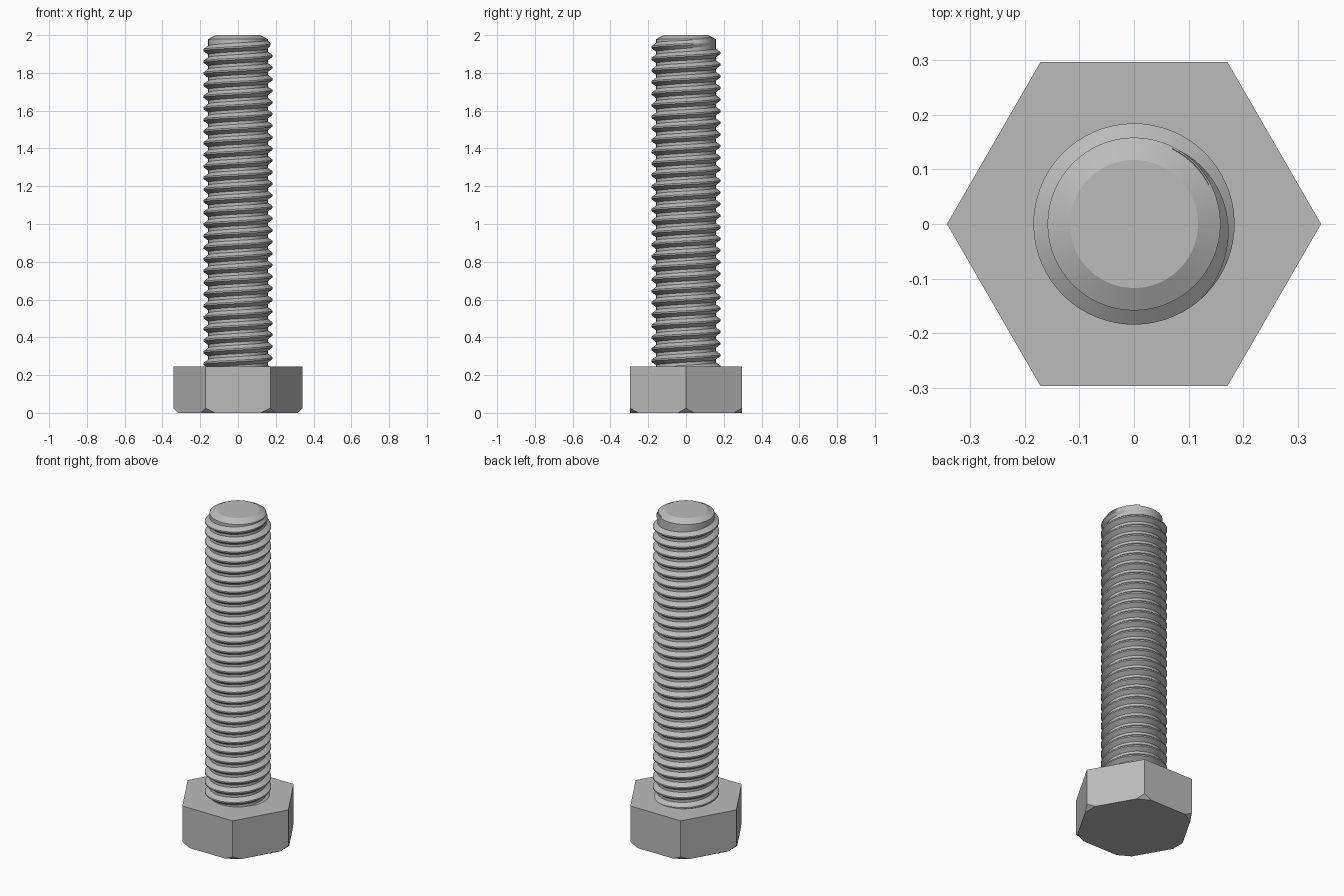
import bpy
import bmesh
import math
from mathutils import Vector

cube = bpy.data.objects.get("Cube")
if cube:
    bpy.data.objects.remove(cube)

steel = bpy.data.materials.new("plain_steel_grey")
steel.use_nodes = True
colour = (0.5, 0.5, 0.5, 1)
steel.diffuse_color = colour
steel.node_tree.nodes["Principled BSDF"].inputs["Base Color"].default_value = colour

HEAD_TOP = 0.245
HEAD_RADIUS = 0.342
ROOT, CREST = 0.158, 0.184
PITCH = 0.0615


def finish(name, bm, smooth):
    bmesh.ops.recalc_face_normals(bm, faces=bm.faces)
    mesh = bpy.data.meshes.new(name)
    bm.to_mesh(mesh)
    bm.free()
    mesh.materials.append(steel)
    obj = bpy.data.objects.new(name, mesh)
    bpy.context.collection.objects.link(obj)
    if smooth:
        bpy.ops.object.select_all(action="DESELECT")
        obj.select_set(True)
        bpy.context.view_layer.objects.active = obj
        bpy.ops.object.shade_smooth_by_angle(angle=math.radians(25))
    return obj


def ring(bm, radius, z, count):
    return [bm.verts.new((radius * math.cos(math.tau * i / count),
                          radius * math.sin(math.tau * i / count), z))
            for i in range(count)]


def lathe(bm, profile, count):
    """Stack rings of (radius, z) and cap both ends."""
    rings = [ring(bm, r, z, count) for r, z in profile]
    for low, high in zip(rings, rings[1:]):
        for i in range(count):
            j = (i + 1) % count
            bm.faces.new((low[i], low[j], high[j], high[i]))
    bm.faces.new(rings[0])
    bm.faces.new(rings[-1])


# Hexagonal head, with the six bottom corners cut off at a slant
bm = bmesh.new()
lathe(bm, [(HEAD_RADIUS, 0), (HEAD_RADIUS, HEAD_TOP)], 6)
for k in range(6):
    a = k * math.tau / 6
    outward = Vector((math.cos(a), math.sin(a), 0))
    cut = bmesh.ops.bisect_plane(
        bm, geom=bm.verts[:] + bm.edges[:] + bm.faces[:],
        plane_co=outward * HEAD_RADIUS + Vector((0, 0, 0.025)),
        plane_no=outward - Vector((0, 0, 1)), clear_outer=True)
    edges = [e for e in cut["geom_cut"] if isinstance(e, bmesh.types.BMEdge)]
    bmesh.ops.holes_fill(bm, edges=edges)
finish("hex_head", bm, False)

# Shaft core with a chamfered tip
bm = bmesh.new()
lathe(bm, [(ROOT, HEAD_TOP - 0.02), (ROOT, 1.979), (0.117, 2)], 96)
finish("shaft_core", bm, True)

# Right-handed helical thread, fading into the core at its upper end
bm = bmesh.new()
SEGMENTS = 64
end_angle, end_z = math.radians(63), 1.962
fade = math.radians(110)
steps = int((end_z - HEAD_TOP + 0.02) / PITCH * SEGMENTS)
previous = None
for s in range(steps + 1):
    back = s * math.tau / SEGMENTS
    a = end_angle - back
    z = end_z - PITCH * back / math.tau
    crest = ROOT - 0.001 + (CREST - ROOT + 0.001) * min(1, back / fade)
    section = [bm.verts.new((r * math.cos(a), r * math.sin(a), z + dz))
               for r, dz in ((ROOT - 0.004, -0.026), (crest, -0.004),
                             (crest, 0.004), (ROOT - 0.004, 0.026))]
    if previous:
        for i in range(4):
            j = (i + 1) % 4
            bm.faces.new((previous[i], previous[j], section[j], section[i]))
    else:
        bm.faces.new(section)
    previous = section
bm.faces.new(previous)
finish("screw_thread", bm, True)
